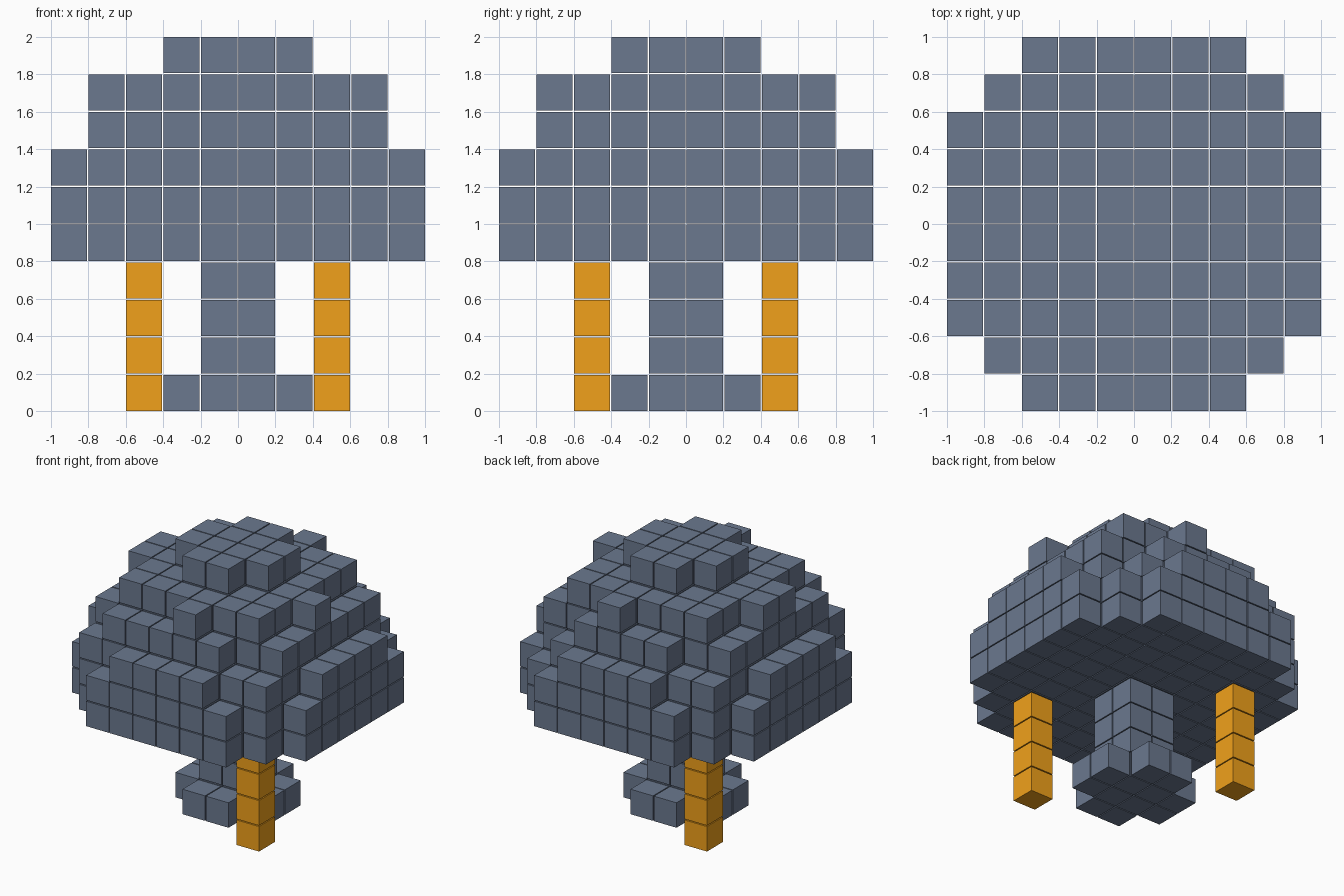
import bpy, bmesh
from mathutils import Matrix, Vector

if "Cube" in bpy.data.objects:
    bpy.data.objects.remove(bpy.data.objects["Cube"])

CUBE = 0.193                 # cube edge, leaving a thin seam
PITCH = (2 - CUBE) / 9       # cube spacing


def material(name, rgb):
    mat = bpy.data.materials.new(name)
    mat.diffuse_color = (*rgb, 1)
    mat.use_nodes = True
    mat.node_tree.nodes["Principled BSDF"].inputs["Base Color"].default_value = mat.diffuse_color
    return mat


def blocks(name, cells, mat):
    """One object made of separate cubes; x, y are half-cell centres, z a layer index."""
    bm = bmesh.new()
    for x, y, z in cells:
        pos = Vector((x * PITCH, y * PITCH, z * PITCH + CUBE / 2))
        bmesh.ops.create_cube(bm, size=CUBE, matrix=Matrix.Translation(pos))
    mesh = bpy.data.meshes.new(name)
    bm.to_mesh(mesh)
    bm.free()
    mesh.materials.append(mat)
    ob = bpy.data.objects.new(name, mesh)
    bpy.context.collection.objects.link(ob)
    return ob


def disc(z, limit, missing=()):
    """Cells of one round layer, within a squared radius."""
    half = [i - 4.5 for i in range(10)]
    return [(x, y, z) for x in half for y in half
            if x * x + y * y <= limit and (x, y) not in missing]


slate = material("slate", (0.147, 0.19, 0.275))
orange = material("orange", (0.88, 0.358, 0.011))

# domed cap, layer by layer, with a few edge cubes left out
layers = [
    (4, 27, ()),
    (5, 27, ()),
    (6, 25, ((3.5, 3.5),)),
    (7, 19, ((2.5, -3.5), (2.5, 3.5), (-2.5, 3.5))),
    (8, 13, ((3.5, 0.5), (-0.5, 3.5), (-0.5, -3.5))),
    (9, 4, ()),
]
blocks("cap", [c for layer in layers for c in disc(*layer)], slate)

# central stem and its wider foot
blocks("stem", [c for z in range(1, 4) for c in disc(z, 1)], slate)
blocks("stem_foot", disc(0, 4), slate)

# two orange posts on opposite corners
for name, s in (("front_post", 1), ("back_post", -1)):
    blocks(name, [(2.5 * s, -2.5 * s, z) for z in range(4)], orange)
